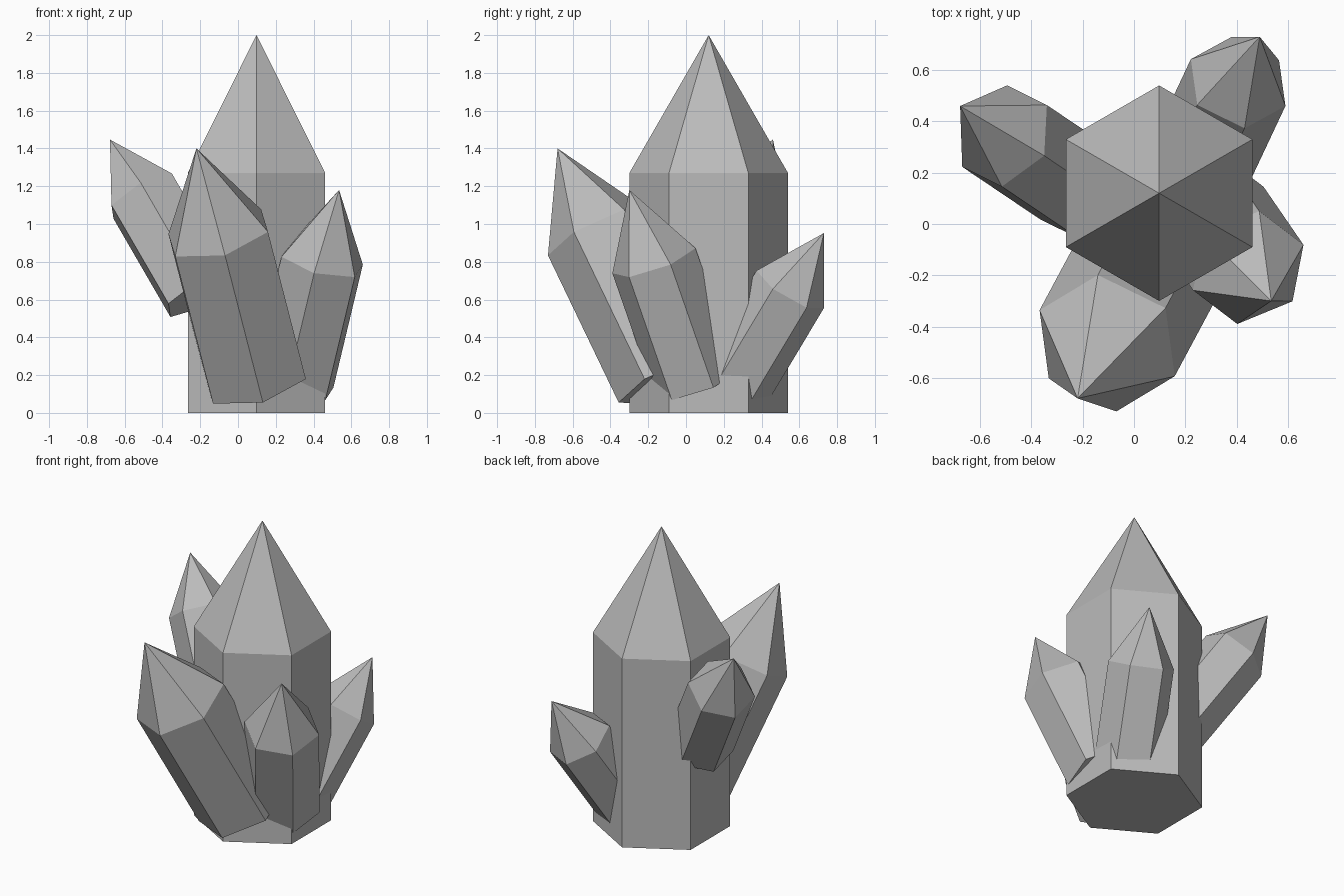
import bpy, bmesh, math
from mathutils import Vector, Matrix

if "Cube" in bpy.data.objects:
    bpy.data.objects.remove(bpy.data.objects["Cube"])

# One flat colour for every crystal
grey = bpy.data.materials.new("crystal grey")
grey.diffuse_color = (0.5, 0.5, 0.5, 1)
grey.use_nodes = True
grey.node_tree.nodes["Principled BSDF"].inputs["Base Color"].default_value = grey.diffuse_color

SHOULDER = 0.635   # height of the prism as a share of total length
RADIUS = 0.21      # corner radius as a share of total length


def crystal(name, tip, axis, length, corner):
    """Six-sided prism with a pointed cap; corner points at one prism edge."""
    tip, z = Vector(tip), Vector(axis).normalized()
    x = Vector(corner)
    x = (x - z * x.dot(z)).normalized()
    y = z.cross(x)
    base = tip - z * length

    def ring(bm, height):
        verts = []
        for i in range(6):
            a = i * math.pi / 3
            out = x * math.cos(a) + y * math.sin(a)
            verts.append(bm.verts.new(base + z * height * length + out * RADIUS * length))
        return verts

    bm = bmesh.new()
    low, high = ring(bm, 0), ring(bm, SHOULDER)
    point = bm.verts.new(tip)
    bm.faces.new(low[::-1])
    for i in range(6):
        j = (i + 1) % 6
        bm.faces.new((low[i], low[j], high[j], high[i]))
        bm.faces.new((high[i], high[j], point))
    mesh = bpy.data.meshes.new(name)
    bm.to_mesh(mesh)
    bm.free()
    mesh.materials.append(grey)
    bpy.context.collection.objects.link(bpy.data.objects.new(name, mesh))


# Tall upright crystal
crystal("main_crystal", (0.098, 0.12, 2.0), (0, 0, 1), 2.0, (0, -1, 0))
# Leaning crystals around it
crystal("front_crystal", (-0.22, -0.68, 1.40), (-0.226, -0.422, 0.878), 1.397, (0.035, -0.265, -0.115))
crystal("right_crystal", (0.535, -0.30, 1.18), (0.22, -0.32, 0.92), 1.113, (0.22, 0.09, -0.02))
crystal("back_left_crystal", (-0.678, 0.46, 1.447), (-0.475, 0.32, 0.82), 1.0, (-0.165, -0.125, -0.055))
crystal("back_right_crystal", (0.49, 0.73, 0.952), (0.235, 0.50, 0.835), 0.98, (-0.025, 0.19, -0.10))
